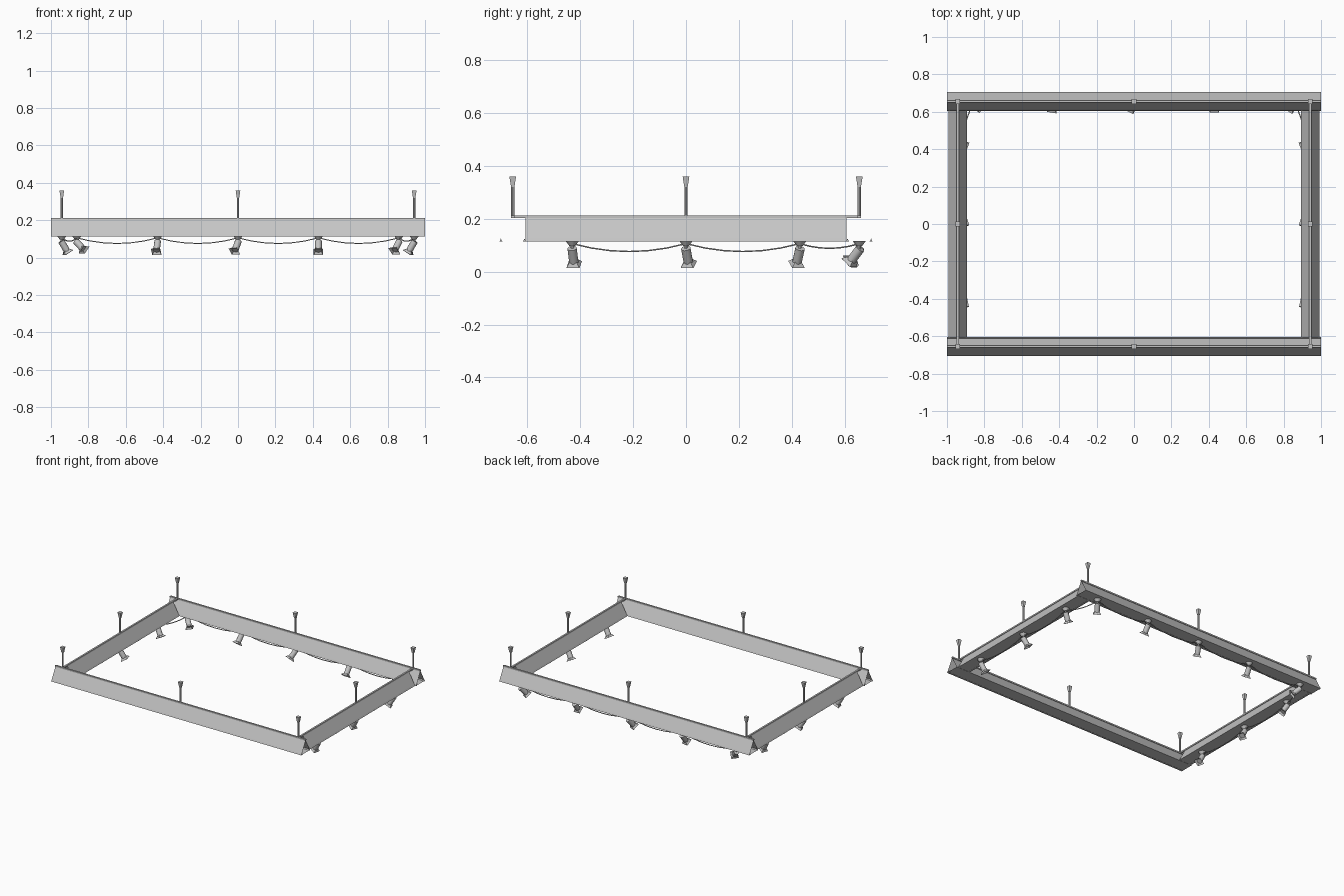
import bpy, bmesh, math
from mathutils import Vector, Matrix

if "Cube" in bpy.data.objects:
    bpy.data.objects.remove(bpy.data.objects["Cube"])

grey = bpy.data.materials.new("light grey metal")
grey.use_nodes = True
tone = (0.56, 0.56, 0.56, 1)
grey.diffuse_color = tone
grey.node_tree.nodes["Principled BSDF"].inputs["Base Color"].default_value = tone

HALF_X, HALF_Y = 0.942, 0.655      # beam centre lines
BASE, RIDGE = 0.116, 0.206         # beam bottom and ridge heights


def finish(name, bm, smooth=False):
    bmesh.ops.recalc_face_normals(bm, faces=bm.faces)
    mesh = bpy.data.meshes.new(name)
    bm.to_mesh(mesh)
    bm.free()
    mesh.materials.append(grey)
    obj = bpy.data.objects.new(name, mesh)
    bpy.context.collection.objects.link(obj)
    if smooth:
        bpy.ops.object.select_all(action="DESELECT")
        obj.select_set(True)
        bpy.context.view_layer.objects.active = obj
        bpy.ops.object.shade_smooth_by_angle(angle=math.radians(40))
    return obj


def extrude_profile(bm, profile, half, capped):
    """Sweep an (across, up) profile along local x."""
    ends = [[bm.verts.new((x, a, z)) for a, z in profile] for x in (-half, half)]
    n = len(profile)
    for i in range(n):
        j = (i + 1) % n
        bm.faces.new((ends[0][i], ends[0][j], ends[1][j], ends[1][i]))
    if capped:
        for end in ends:
            bm.faces.new(end)


def frustum(bm, start, end, r1, r2, sides, caps=True, twist=0):
    """Cone section between two points."""
    start, end = Vector(start), Vector(end)
    axis = end - start
    mat = (Matrix.Translation((start + end) / 2)
           @ axis.to_track_quat("Z", "Y").to_matrix().to_4x4()
           @ Matrix.Rotation(twist, 4, "Z"))
    bmesh.ops.create_cone(bm, cap_ends=caps, segments=sides, radius1=r1,
                          radius2=r2, depth=axis.length, matrix=mat)


def beam(name, centre, half, rail_half, turn):
    bm = bmesh.new()
    # open-ended triangular sheet body
    extrude_profile(bm, [(-0.048, BASE), (0.048, BASE), (0, RIDGE)], half, False)
    # folded lips along both lower edges
    for s in (-1, 1):
        lip = [(s * 0.05, BASE - 0.002), (s * 0.039, BASE - 0.002), (s * 0.045, BASE + 0.009)]
        extrude_profile(bm, lip, half, True)
    # ridge rail
    w = 0.006
    extrude_profile(bm, [(-w, RIDGE - 0.003), (w, RIDGE - 0.003),
                         (w, RIDGE + 0.007), (-w, RIDGE + 0.007)], rail_half, True)
    bm.transform(Matrix.Translation(centre) @ Matrix.Rotation(turn, 4, "Z"))
    finish(name, bm)


beam("front_beam", (0, -HALF_Y, 0), 1, 1, 0)
beam("back_beam", (0, HALF_Y, 0), 1, 1, 0)
for side, s in (("left", 1), ("right", -1)):
    beam(side + "_beam", (s * HALF_X, 0, 0), 0.606, HALF_Y, math.pi / 2)

# Hanging rods with flared ceiling sockets
for x in (-HALF_X, 0, HALF_X):
    for y in (-HALF_Y, 0, HALF_Y):
        if x == 0 and y == 0:
            continue
        bm = bmesh.new()
        frustum(bm, (x, y, RIDGE), (x, y, 0.335), 0.006, 0.006, 8)
        frustum(bm, (x, y, 0.32), (x, y, 0.36), 0.009, 0.018, 4, twist=math.pi / 4)
        finish("hanging_rod", bm)


def spotlight(x, y, aim):
    bm = bmesh.new()
    # mount and stem
    frustum(bm, (x, y, BASE), (x, y, 0.097), 0.025, 0.011, 12)
    frustum(bm, (x, y, 0.1), (x, y, 0.078), 0.006, 0.006, 8)
    # tilted can and flared square shade
    d = Vector(aim).normalized()
    p = Vector((x, y, 0.083))
    frustum(bm, p - d * 0.006, p + d * 0.055, 0.018, 0.018, 12)
    frustum(bm, p + d * 0.048, p + d * 0.066, 0.018, 0.036, 4, False, math.pi / 4)
    finish("spotlight", bm, True)


def cable(points):
    """Cable sagging between neighbouring mounts."""
    curve = bpy.data.curves.new("cable", "CURVE")
    curve.dimensions = "3D"
    curve.bevel_depth = 0.003
    curve.bevel_resolution = 1
    path = []
    for a, b in zip(points, points[1:]):
        a, b = Vector(a), Vector(b)
        for k in range(6):
            t = k / 6
            p = a.lerp(b, t)
            p.z -= 0.12 * t * (1 - t) * min(1, (b - a).length / 0.4)
            path.append(p)
    path.append(Vector(points[-1]))
    spline = curve.splines.new("POLY")
    spline.points.add(len(path) - 1)
    for sp, p in zip(spline.points, path):
        sp.co = (*p, 1)
    curve.materials.append(grey)
    bpy.context.collection.objects.link(bpy.data.objects.new("cable", curve))


# Spotlights on the back beam, aimed inwards
back_row = {-0.862: 0.055, -0.43: -0.008, 0: -0.022, 0.43: 0, 0.86: -0.03}
for x, lean in back_row.items():
    spotlight(x, HALF_Y, (lean, -0.045, -0.06))
cable([(x, HALF_Y, 0.106) for x in back_row])

# Spotlights on the two side beams
side_row = {-0.43: 0.008, 0: 0.012, 0.43: -0.014}
for s in (-1, 1):
    for y, lean in side_row.items():
        spotlight(s * HALF_X, y, (-s * 0.038, lean, -0.065))
    cable([(s * HALF_X, y, 0.106) for y in side_row] + [(s * 0.86, HALF_Y, 0.106)])
